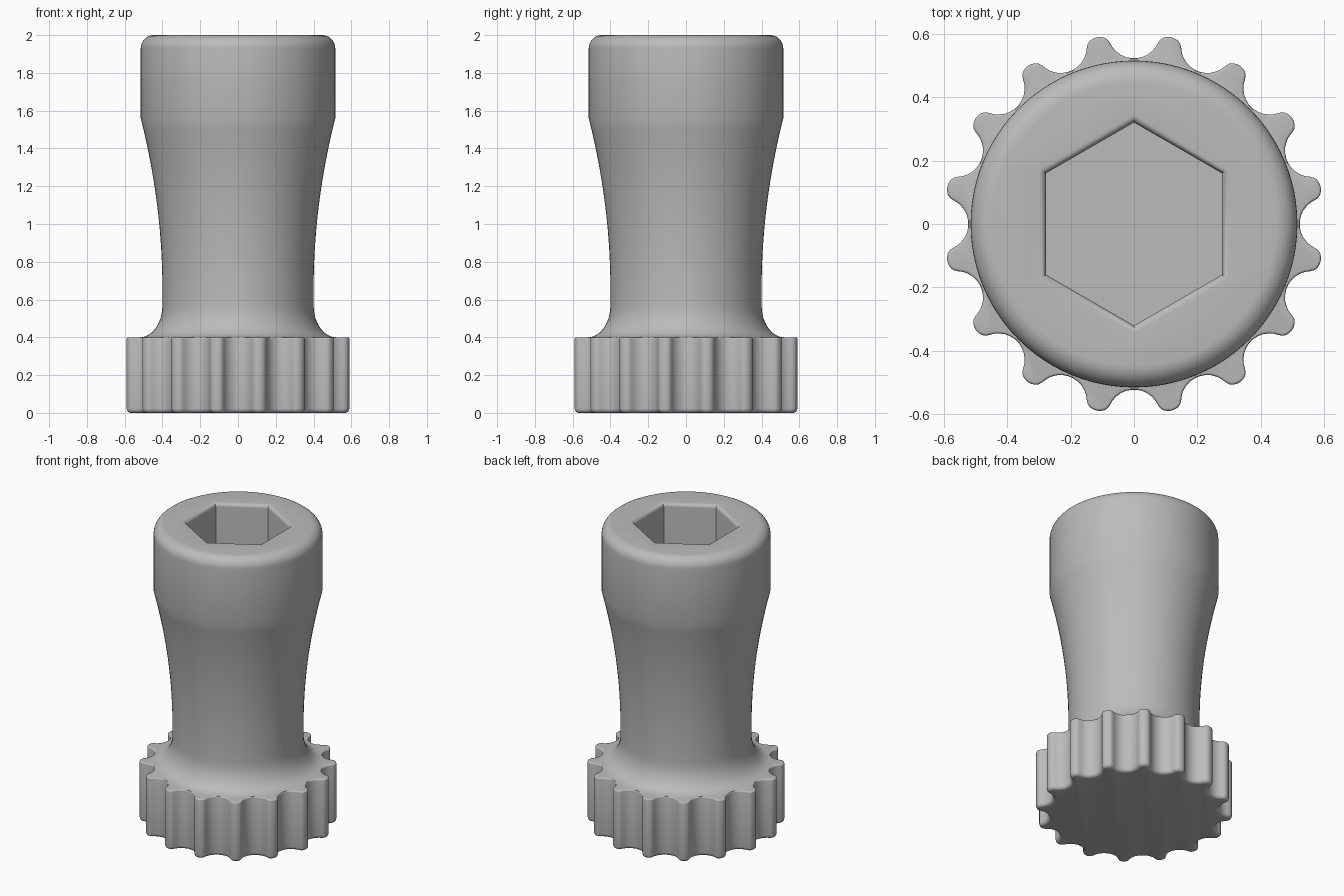
import bpy, bmesh
from math import sin, cos, pi, radians

if "Cube" in bpy.data.objects:
    bpy.data.objects.remove(bpy.data.objects["Cube"])

grey = bpy.data.materials.new("light_grey")
grey.use_nodes = True
colour = (0.5, 0.5, 0.5, 1)
grey.diffuse_color = colour
grey.node_tree.nodes["Principled BSDF"].inputs["Base Color"].default_value = colour


def loft(name, loops):
    """Closed solid from a stack of matching point loops."""
    bm = bmesh.new()
    rings = [[bm.verts.new(p) for p in loop] for loop in loops]
    n = len(rings[0])
    for a, b in zip(rings, rings[1:]):
        for i in range(n):
            j = (i + 1) % n
            bm.faces.new((a[i], a[j], b[j], b[i]))
    bm.faces.new(rings[0][::-1])
    bm.faces.new(rings[-1])
    mesh = bpy.data.meshes.new(name)
    bm.to_mesh(mesh)
    bm.free()
    obj = bpy.data.objects.new(name, mesh)
    bpy.context.collection.objects.link(obj)
    mesh.materials.append(grey)
    return obj


def circle(r, z, n, turn=0.0):
    return [(r * cos(turn + 2 * pi * i / n), r * sin(turn + 2 * pi * i / n), z)
            for i in range(n)]


def smooth(obj):
    bpy.ops.object.select_all(action='DESELECT')
    bpy.context.view_layer.objects.active = obj
    obj.select_set(True)
    bpy.ops.object.shade_smooth_by_angle(angle=radians(35))


# Body profile: base fillet, waisted neck, straight head, rounded rim
STEPS = 8
quarter = [i / STEPS * pi / 2 for i in range(STEPS + 1)]
profile = [(0.52, 0.39)]
profile += [(0.52 - 0.12 * sin(a), 0.57 - 0.17 * cos(a)) for a in quarter]
for i in range(15):
    z = 0.65 + 0.91 * i / 14
    profile.append((0.4 + 0.139 * (z - 0.65) ** 2, z))
profile += [(0.445 + 0.07 * cos(a), 1.93 + 0.07 * sin(a)) for a in quarter]
body = loft("handle_body", [circle(r, z, 96) for r, z in profile])

# Hexagonal socket with a softened mouth
socket = [(0.32, 1.5)]
socket += [(0.345 - 0.025 * cos(a), 1.975 + 0.025 * sin(a)) for a in quarter[:-1]]
socket += [(0.345, 2.0), (0.345, 2.1)]
cutter = loft("socket_cutter", [circle(r, z, 6, pi / 2) for r, z in socket])
cutter.hide_render = True
cut = body.modifiers.new("socket", 'BOOLEAN')
cut.operation = 'DIFFERENCE'
cut.solver = 'EXACT'
cut.object = cutter
bpy.context.view_layer.objects.active = body
bpy.ops.object.modifier_apply(modifier=cut.name)
bpy.data.objects.remove(cutter)
smooth(body)

# Toothed base outline: scalloped valleys between rounded teeth
TEETH = 16
valley = [(0.605 - 0.083 * cos(radians(a)), 0.083 * sin(radians(a)))
          for a in range(-66, 67, 12)]
half = pi / TEETH
tip = []
for i in range(9):
    a = radians(-80 + 20 * i)
    r, t = 0.574 + 0.026 * cos(a), 0.036 * sin(a)
    tip.append((r * cos(half) - t * sin(half), r * sin(half) + t * cos(half)))
outline = []
for k in range(TEETH):
    c, s = cos(2 * half * k), sin(2 * half * k)
    outline += [(x * c - y * s, x * s + y * c) for x, y in valley + tip]


def inset(d, z):
    """Outline moved inwards by d along its normals."""
    loop = []
    for i, (x, y) in enumerate(outline):
        (px, py), (qx, qy) = outline[i - 1], outline[(i + 1) % len(outline)]
        dx, dy = qx - px, qy - py
        length = (dx * dx + dy * dy) ** 0.5
        loop.append((x - d * dy / length, y + d * dx / length, z))
    return loop


edge = quarter[::2]
layers = [inset(0.022 * (1 - sin(a)), 0.022 * (1 - cos(a))) for a in edge]
layers += [inset(0.008 * (1 - cos(a)), 0.392 + 0.008 * sin(a)) for a in edge]
base = loft("toothed_base", layers)
smooth(base)
